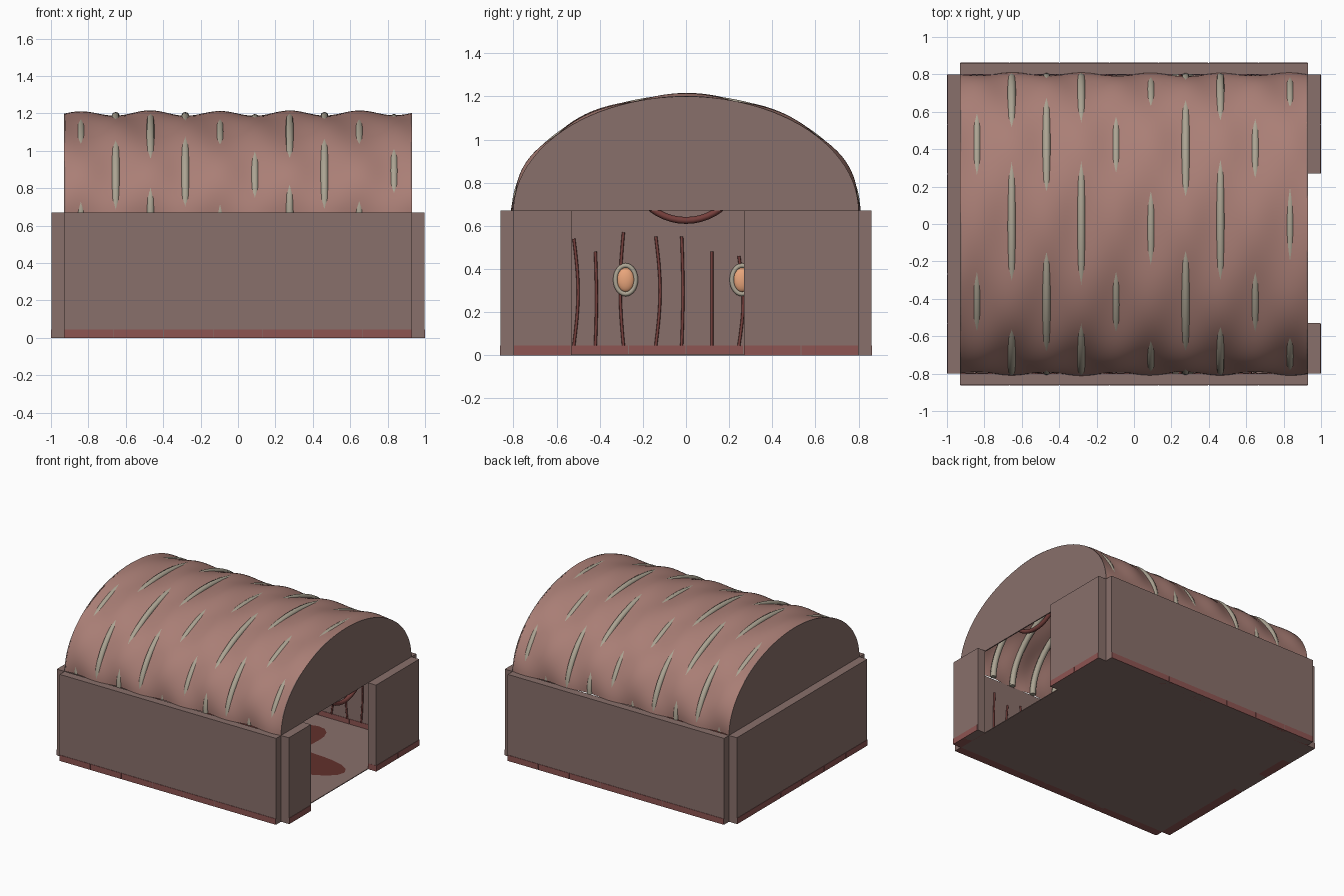
import bpy, bmesh, math
from mathutils import Vector, noise

if "Cube" in bpy.data.objects:
    bpy.data.objects.remove(bpy.data.objects["Cube"])

def mat(name, r, g, b):
    m = bpy.data.materials.new(name)
    m.diffuse_color = (r, g, b, 1)
    m.use_nodes = True
    m.node_tree.nodes["Principled BSDF"].inputs["Base Color"].default_value = m.diffuse_color
    return m

WALL = mat("wall_flesh", .25, .16, .145)
SKIN = mat("roof_skin", .40, .21, .18)
TRIM = mat("trim_red", .27, .09, .085)
BONE = mat("bone", .41, .37, .29)
VEIN = mat("vein_red", .18, .05, .045)
EYE = mat("eye_orange", .82, .38, .2)
STAIN = mat("stain_red", .12, .03, .025)

X, Y, H = .93, .80, .67            # inner half sizes, wall height
XO, YO = .997, .86                 # outer half sizes
RISE = .53                         # roof rise
PITCH = .186                       # rib spacing

def finish(bm, name, material, smooth=False):
    bmesh.ops.recalc_face_normals(bm, faces=bm.faces)
    me = bpy.data.meshes.new(name)
    bm.to_mesh(me)
    bm.free()
    me.materials.append(material)
    for p in me.polygons:
        p.use_smooth = smooth
    ob = bpy.data.objects.new(name, me)
    bpy.context.collection.objects.link(ob)
    return ob

def add_box(bm, lo, hi):
    lo, hi = Vector(lo), Vector(hi)
    r = bmesh.ops.create_cube(bm, size=1)
    for v in r["verts"]:
        v.co = Vector(a * b for a, b in zip(v.co, hi - lo)) + (lo + hi) / 2

def box(name, lo, hi, material):
    bm = bmesh.new()
    add_box(bm, lo, hi)
    return finish(bm, name, material)

def tubes(name, paths, radius, material, cyclic=False):
    cu = bpy.data.curves.new(name, "CURVE")
    cu.dimensions = "3D"
    cu.bevel_depth, cu.bevel_resolution, cu.use_fill_caps = radius, 2, True
    for path in paths:
        s = cu.splines.new("POLY")
        s.points.add(len(path) - 1)
        s.use_cyclic_u = cyclic
        for p, co in zip(s.points, path):
            p.co = (*co, 1)
    cu.materials.append(material)
    ob = bpy.data.objects.new(name, cu)
    bpy.context.collection.objects.link(ob)
    bpy.ops.object.select_all(action="DESELECT")
    ob.select_set(True)
    bpy.context.view_layer.objects.active = ob
    bpy.ops.object.convert(target="MESH")
    bpy.ops.object.shade_smooth_by_angle(angle=math.radians(50))

def arch(x, t, off=0):
    return Vector((x, (Y + off) * math.cos(t), H + (RISE + off) * math.sin(t)))

# walls, with a full-height doorway on the right
D0, D1 = -.53, .27
box("front_wall", (-X, -YO, 0), (X, -Y, H), WALL)
box("back_wall", (-X, Y, 0), (X, YO, H), WALL)
box("left_wall", (-XO, -Y, 0), (-X, Y, H), WALL)
box("right_wall_near", (X, -Y, 0), (XO, D0, H), WALL)
box("right_wall_far", (X, D1, 0), (XO, Y, H), WALL)
box("floor", (-X, -Y, 0), (X, Y, .006), WALL)

# skirting blocks wrapping the foot of each wall
bm = bmesh.new()
E, G, TH = .003, .002, .045
sx, sy = 2 * X / 7, 2 * Y / 6
for i in range(7):
    a = -X + i * sx
    add_box(bm, (a + G, -YO - E, 0), (a + sx - G, -Y + E, TH))
    add_box(bm, (a + G, Y - E, 0), (a + sx - G, YO + E, TH))
for i in range(6):
    a = -Y + i * sy
    add_box(bm, (-XO - E, a + G, 0), (-X + E, a + sy - G, TH))
    if i in (0, 4, 5):
        add_box(bm, (X - E, a + G, 0), (XO + E, a + sy - G, TH))
finish(bm, "skirting", TRIM)

# roof skin woven over and under the ribs
def weave(x, t):
    w = math.cos(math.pi * (x + .84) / PITCH) * math.cos(5.5 * (t - math.pi / 2))
    return .013 * w + .005 * noise.noise(Vector((x * 3, t * 2, .7)))

NX, NT = 100, 72
bm = bmesh.new()
grid = []
for i in range(NX + 1):
    x = -X + 2 * X * i / NX
    row = []
    for j in range(NT + 1):
        t = math.pi * j / NT
        row.append(bm.verts.new(arch(x, t, weave(x, t))))
    grid.append(row)
for i in range(NX):
    for j in range(NT):
        bm.faces.new((grid[i][j], grid[i + 1][j], grid[i + 1][j + 1], grid[i][j + 1]))
finish(bm, "roof_skin", SKIN, True)

# half-oval gables
for name, x0 in (("left_gable", -X), ("right_gable", X - .008)):
    bm = bmesh.new()
    f = bm.faces.new([bm.verts.new(arch(x0, math.pi * j / 48)) for j in range(49)])
    r = bmesh.ops.extrude_face_region(bm, geom=[f])
    for v in r["geom"]:
        if isinstance(v, bmesh.types.BMVert):
            v.co.x += .008
    finish(bm, name, WALL)

# rib arches, some sitting prouder than others
RR = .022
for i in range(10):
    top = .008 if i in (1, 2, 3, 6, 7) else -.003
    x = -.84 + i * PITCH
    tubes(f"rib_{i}", [[arch(x, math.pi * j / 64, top - RR) for j in range(65)]], RR, BONE)

# ring hanging behind the doorway gable
ring = [(X - .02, .26 * math.cos(a), .885 + .26 * math.sin(a))
        for a in (2 * math.pi * k / 48 for k in range(48))]
tubes("doorway_ring", [ring], .016, VEIN, True)

# veins and eyes on the inner wall faces: place(u, z, depth)
VEINS = [(-.67, .5, .01), (-.52, .54, .02), (-.42, .48, .005), (-.29, .57, -.015),
         (-.14, .55, .02), (-.02, .55, .006), (.12, .48, 0), (.245, .46, .02),
         (.38, .54, -.015), (.5, .5, .012), (.62, .56, .005), (.73, .47, .015)]

def decorate(name, place, ok, eyes):
    paths = []
    for u, top, bow in VEINS:
        if ok(u):
            paths.append([place(u + bow * math.sin(math.pi * k / 8), TH + (top - TH) * k / 8, .003)
                          for k in range(9)])
    tubes(name + "_veins", paths, .007, VEIN)
    for n, u in enumerate(eyes):
        bm = bmesh.new()
        bmesh.ops.create_uvsphere(bm, u_segments=20, v_segments=12, radius=1)
        for v in bm.verts:
            v.co = place(u + .042 * v.co.x, .35 + .057 * v.co.z, .022 * v.co.y + .004)
        finish(bm, f"{name}_eye_{n}", EYE, True)
        lid = [place(u + .047 * math.cos(a), .35 + .066 * math.sin(a), .006)
               for a in (2 * math.pi * k / 28 for k in range(28))]
        tubes(f"{name}_eyelid_{n}", [lid], .011, BONE, True)

every = lambda u: True
decorate("left", lambda u, z, d: Vector((-X + d, u, z)), every, (-.28, .26))
decorate("back", lambda u, z, d: Vector((u, Y - d, z)), every, (-.28, .26))
decorate("front", lambda u, z, d: Vector((u, -Y + d, z)), every, (-.28, .26))
decorate("right", lambda u, z, d: Vector((X - d, u, z)), lambda u: u < -.6 or u > .3, ())

# lobed stain on the floor
bm = bmesh.new()
pts = []
for k in range(80):
    a = 2 * math.pi * k / 80
    r = .66 + .17 * math.cos(6 * (a - .15)) + .03 * math.sin(4 * a)
    pts.append(bm.verts.new((r * math.cos(a), .85 * r * math.sin(a), .009)))
bm.faces.new(pts)
finish(bm, "floor_stain", STAIN)
